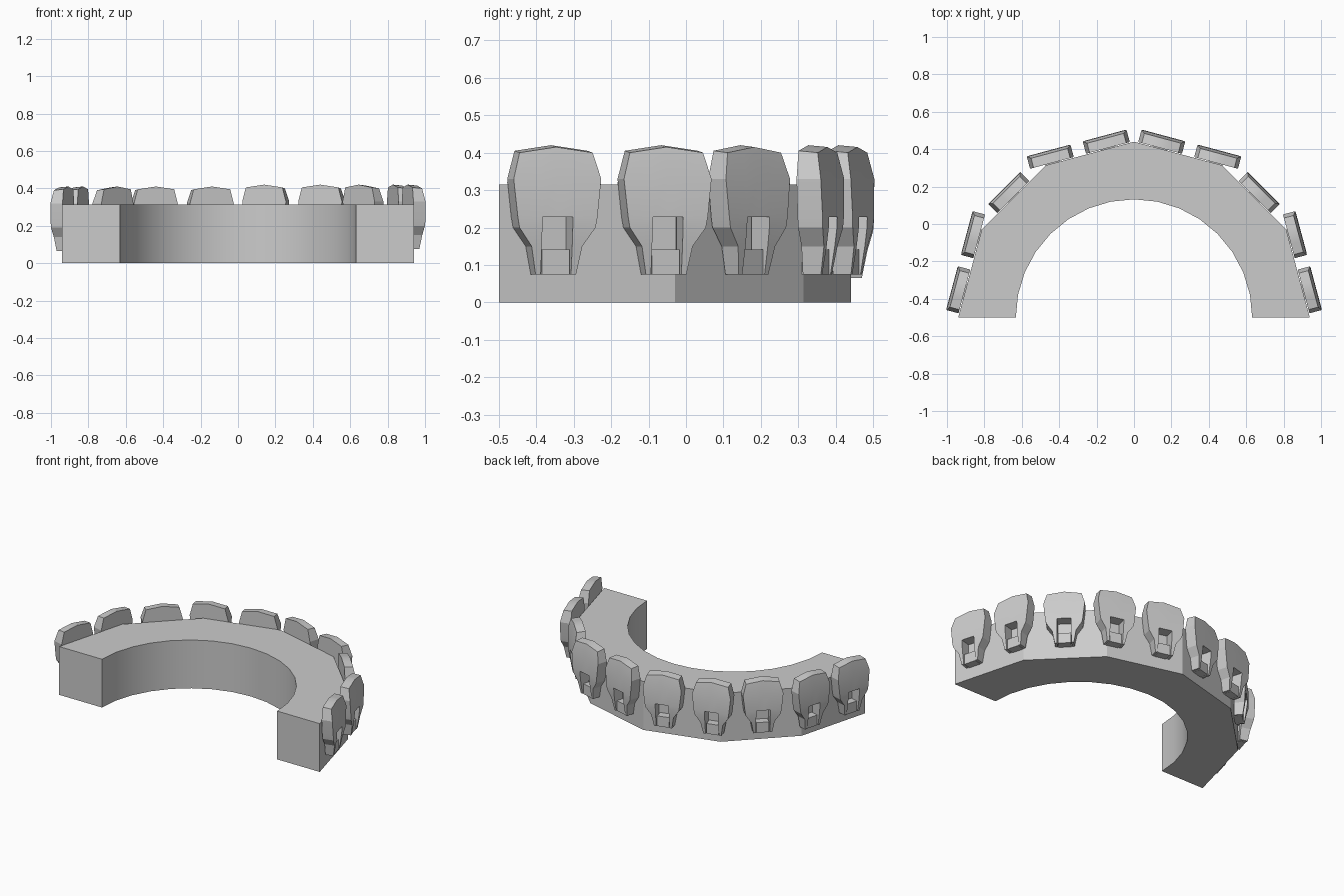
import bpy, bmesh
from math import sin, cos, pi, radians
from mathutils import Vector, Matrix

cube = bpy.data.objects.get("Cube")
if cube:
    bpy.data.objects.remove(cube, do_unlink=True)

grey = bpy.data.materials.new("plain grey")
grey.use_nodes = True
grey.diffuse_color = (0.6, 0.6, 0.6, 1)
grey.node_tree.nodes["Principled BSDF"].inputs["Base Color"].default_value = (0.6, 0.6, 0.6, 1)

CENTRE = Vector((0, -0.5, 0))


def finish(bm, name):
    bmesh.ops.recalc_face_normals(bm, faces=bm.faces)
    mesh = bpy.data.meshes.new(name)
    bm.to_mesh(mesh)
    bm.free()
    mesh.materials.append(grey)
    return mesh


def place(mesh, name, matrix):
    obj = bpy.data.objects.new(name, mesh)
    obj.matrix_world = matrix
    bpy.context.collection.objects.link(obj)
    return obj


def smooth(obj, angle):
    bpy.ops.object.select_all(action="DESELECT")
    obj.select_set(True)
    bpy.context.view_layer.objects.active = obj
    bpy.ops.object.shade_smooth_by_angle(angle=radians(angle))


def arc(radius, steps):
    return [(radius * cos(pi * i / steps), radius * sin(pi * i / steps), 0) for i in range(steps + 1)]


# Arch: faceted outside, round inside
bm = bmesh.new()
outline = arc(0.94, 6) + arc(0.632, 16)[::-1]
face = bm.faces.new([bm.verts.new(p) for p in outline])
top = bmesh.ops.extrude_face_region(bm, geom=[face])["geom"]
bmesh.ops.translate(bm, vec=(0, 0, 0.315), verts=[v for v in top if isinstance(v, bmesh.types.BMVert)])
arch = place(finish(bm, "arch"), "arch", Matrix.Translation(CENTRE))
smooth(arch, 20)

# Tooth: rows of height, half width and front radius, with a slot at the bottom
BACK, SLOT, SLOT_TOP = 0.912, 0.042, 0.228
ROWS = [(0.075, 0.056, 0.962), (0.15, 0.07, 0.974), (0.2, 0.105, 0.98),
        (SLOT_TOP, 0.11, 0.981), (0.33, 0.121, 0.979), (0.4, 0.101, 0.965)]
bm = bmesh.new()
grid = []
for z, half, radius in ROWS:
    crown = 0.015 if z == ROWS[-1][0] else 0
    grid.append([bm.verts.new((radius, t, z + crown * (1 - abs(t) / half)))
                 for t in (-half, -SLOT, 0, SLOT, half)])
for i in range(len(ROWS) - 1):
    for j in range(4):
        if j in (0, 3) or ROWS[i][0] >= SLOT_TOP:
            bm.faces.new((grid[i][j], grid[i][j + 1], grid[i + 1][j + 1], grid[i + 1][j]))
back = bmesh.ops.extrude_face_region(bm, geom=bm.faces[:])["geom"]
for v in back:
    if isinstance(v, bmesh.types.BMVert):
        v.co.x = BACK
        if v.co.z > 0.39:
            v.co.z += 0.005
tooth_mesh = finish(bm, "tooth")

# Small block sitting low in the slot
bm = bmesh.new()
bmesh.ops.create_cube(bm, size=1, matrix=Matrix.Translation((0.931, 0, 0.108))
                      @ Matrix.Diagonal((0.056, 0.076, 0.066, 1)))
block_mesh = finish(bm, "slot_block")

# Five teeth per side: facet direction and slide along the facet
LAYOUT = [(15, -0.1), (15, 0.205), (45, 0), (75, -0.21), (75, 0.1)]
for side, sign, drop in (("left", 1, 0), ("right", -1, -0.01)):
    for n, (angle, slide) in enumerate(LAYOUT, 1):
        turn = angle if sign > 0 else 180 - angle
        matrix = (Matrix.Translation(CENTRE + Vector((0, 0, drop)))
                  @ Matrix.Rotation(radians(turn), 4, "Z")
                  @ Matrix.Translation((0, slide * sign, 0)))
        tooth = place(tooth_mesh, f"{side}_tooth_{n}", matrix)
        place(block_mesh, f"{side}_slot_block_{n}", matrix)
smooth(tooth, 20)
